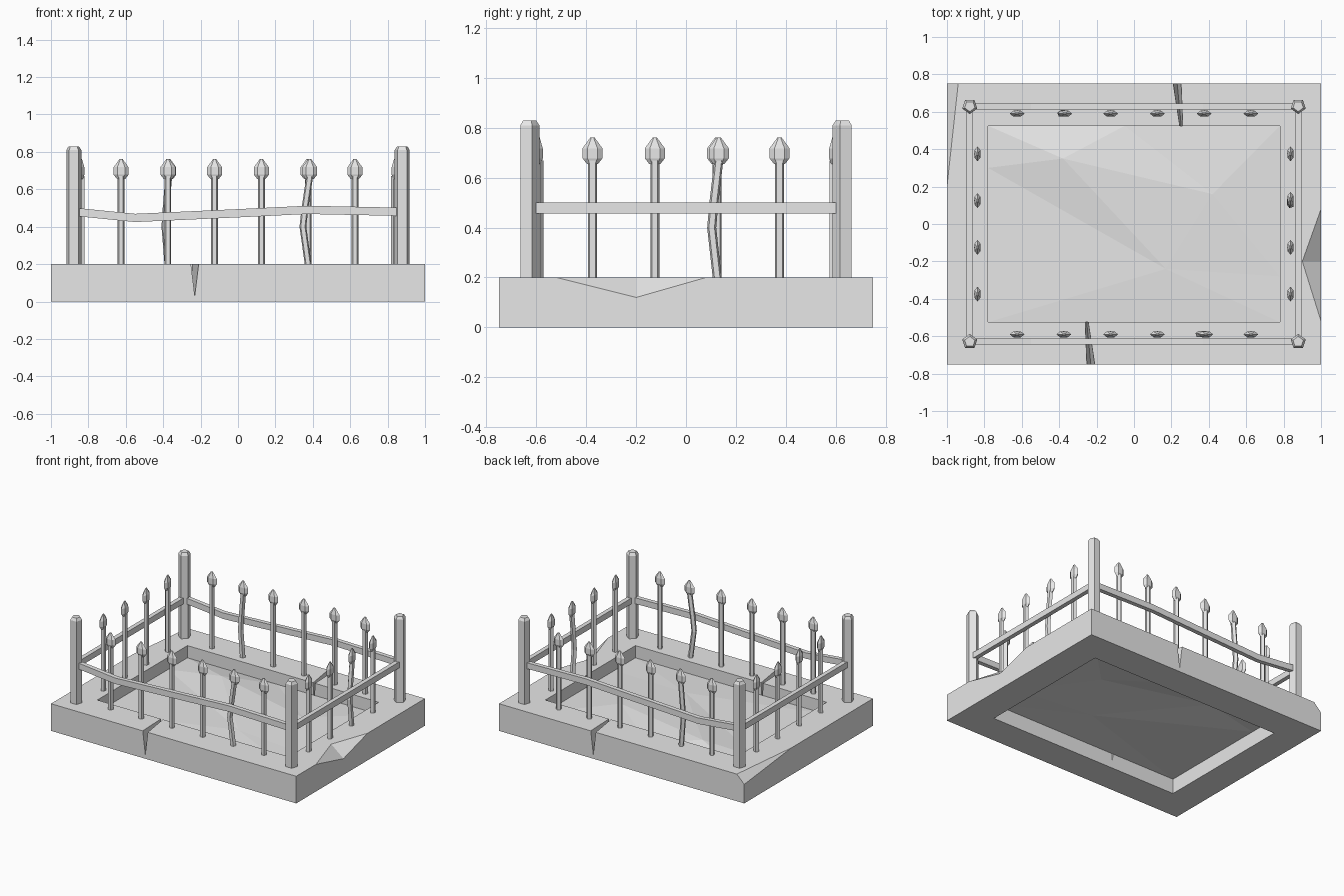
import bpy, bmesh, math
from mathutils import Vector, Matrix

cube = bpy.data.objects.get("Cube")
if cube:
    bpy.data.objects.remove(cube)

stone = bpy.data.materials.new("grey_stone")
stone.use_nodes = True
GREY = (0.8, 0.8, 0.8, 1)
stone.diffuse_color = GREY
stone.node_tree.nodes["Principled BSDF"].inputs["Base Color"].default_value = GREY


def finish(name, bm):
    mesh = bpy.data.meshes.new(name)
    bm.to_mesh(mesh)
    bm.free()
    mesh.materials.append(stone)
    ob = bpy.data.objects.new(name, mesh)
    bpy.context.collection.objects.link(ob)
    return ob


def hull(name, points):
    bm = bmesh.new()
    for p in points:
        bm.verts.new(p)
    bmesh.ops.convex_hull(bm, input=bm.verts[:])
    bmesh.ops.dissolve_limit(bm, angle_limit=0.01, verts=bm.verts[:], edges=bm.edges[:])
    bmesh.ops.recalc_face_normals(bm, faces=bm.faces[:])
    return finish(name, bm)


def box_points(x, y, z0, z1):
    return [(sx * x, sy * y, z) for sx in (-1, 1) for sy in (-1, 1) for z in (z0, z1)]


def cut(target, cutter):
    cutter.hide_render = True
    mod = target.modifiers.new("cut", 'BOOLEAN')
    mod.operation = 'DIFFERENCE'
    mod.solver = 'EXACT'
    mod.object = cutter
    bpy.context.view_layer.objects.active = target
    bpy.ops.object.modifier_apply(modifier=mod.name)
    bpy.data.objects.remove(cutter)


def scaled(points, pivot, factor):
    return [pivot + (Vector(p) - pivot) * factor for p in points]


def loft(bm, rings):
    """Skin a list of equal-length point rings and cap both ends."""
    loops = [[bm.verts.new(p) for p in ring] for ring in rings]
    for a, b in zip(loops, loops[1:]):
        for i in range(len(a)):
            j = (i + 1) % len(a)
            bm.faces.new((a[i], a[j], b[j], b[i]))
    bm.faces.new(loops[0][::-1])
    bm.faces.new(loops[-1])


def ring(sides, rx, ry, z, dx=0, turn=0.0):
    angles = [turn + math.tau * i / sides for i in range(sides)]
    return [(dx + rx * math.cos(a), ry * math.sin(a), z) for a in angles]


# Stone rim with a rectangular opening
rim = hull("stone_rim", box_points(1, 0.75, 0, 0.2))
cut(rim, hull("opening_cutter", box_points(0.78, 0.525, -0.1, 0.3)))

# Two-sided chip in the right edge
a, b, c, d = (1, -0.52, 0.2), (1, 0.08, 0.2), (1, -0.2, 0.12), (0.9, -0.2, 0.2)
cut(rim, hull("chip_cutter", scaled([a, b, c, d], (Vector(c) + Vector(d)) / 2, 1.3)))

# Sheared back corner
shear = [Vector(p) for p in ((-0.94, 0.75, 0.2), (-1, 0.2, 0.2), (-1, 0.75, 0.14))]
cut(rim, hull("corner_cutter", scaled(shear + [(-1, 0.75, 0.2)], sum(shear, Vector()) / 3, 1.5)))

# Cracks through the front and back of the rim
for s in (1, -1):
    crack = [(-0.252, -0.76, 0.21), (-0.208, -0.76, 0.21), (-0.23, -0.76, 0.03),
             (-0.262, -0.5, 0.21), (-0.248, -0.5, 0.21), (-0.255, -0.5, 0.05)]
    cut(rim, hull("crack_cutter", [(s * x, s * y, z) for x, y, z in crack]))

# Uneven faceted ground inside the rim
bm = bmesh.new()
X, Y = 0.78, 0.525
border = [(-X, Y), (-0.05, Y), (X, Y), (X, -0.28), (X, -Y), (-X, -Y), (-X, -0.22), (-X, 0.3)]
edge = [bm.verts.new((x, y, 0.11)) for x, y in border]
peak, mid, low = [bm.verts.new(p) for p in
                  ((-0.38, 0.35, 0.15), (0.42, 0.16, 0.13), (0.17, -0.24, 0.125))]
owners = [peak, mid, mid, low, low, low, low, peak]
for i, owner in enumerate(owners):
    bm.faces.new((owner, edge[(i + 1) % 8], edge[i]))
bm.faces.new((peak, mid, edge[1]))
bm.faces.new((mid, low, edge[3]))
bm.faces.new((low, peak, edge[7]))
bm.faces.new((peak, low, mid))
bmesh.ops.recalc_face_normals(bm, faces=bm.faces[:])
if sum(f.normal.z for f in bm.faces) < 0:
    bmesh.ops.reverse_faces(bm, faces=bm.faces[:])
finish("ground", bm)

# Five-sided corner posts with chamfered tops
for sy, side in ((-1, "front"), (1, "back")):
    for sx, hand in ((-1, "right"), (1, "left")):
        bm = bmesh.new()
        turn = -sy * math.pi / 2
        loft(bm, [ring(5, r, r, z, turn=turn) for r, z in ((0.042, 0.2), (0.042, 0.81), (0.029, 0.83))])
        post = finish(f"{side}_{hand}_post", bm)
        post.location = (sx * 0.878, sy * 0.63, 0)


# Rails: square bars along a path of (distance, height)
def rail(name, path, location, angle=0.0):
    bm = bmesh.new()
    w, h = 0.016, 0.022
    loft(bm, [[(t, -w, z - h), (t, w, z - h), (t, w, z + h), (t, -w, z + h)] for t, z in path])
    bmesh.ops.recalc_face_normals(bm, faces=bm.faces[:])
    ob = finish(name, bm)
    ob.location = location
    ob.rotation_euler.z = angle


bent = [(-0.86, 0.478), (-0.55, 0.447), (0.0, 0.472), (0.37, 0.49), (0.86, 0.48)]
straight = [(-0.61, 0.478), (0.61, 0.478)]
rail("front_rail", bent, (0, -0.628, 0))
rail("back_rail", bent, (0, 0.628, 0))
rail("right_rail", straight, (-0.88, 0, 0), math.pi / 2)
rail("left_rail", straight, (0.88, 0, 0), math.pi / 2)


# Pickets: five-sided shaft with a flat spear head; bend bows the shaft sideways
def picket(name, x, y, angle=0.0, bend=0.0):
    bm = bmesh.new()
    shaft = [(0.2, 0), (0.4, bend), (0.5, bend * 0.6), (0.67, -bend * 0.3)]
    if not bend:
        shaft = [shaft[0], shaft[-1]]
    loft(bm, [ring(5, 0.019, 0.019, z, dx, math.pi / 2) for z, dx in shaft])
    head = [(0.655, 0.022), (0.678, 0.04), (0.718, 0.04), (0.762, 0.008)]
    loft(bm, [ring(6, r, r * 0.45, z, -bend * 0.3) for z, r in head])
    ob = finish(name, bm)
    ob.location = (x, y, 0)
    ob.rotation_euler.z = angle


for i in range(6):
    x = -0.625 + 0.25 * i
    picket(f"front_picket_{i + 1}", x, -0.59, bend=-0.028 if i == 4 else 0)
    picket(f"back_picket_{i + 1}", x, 0.59, bend=-0.016 if i == 1 else 0)
for i in range(4):
    y = -0.375 + 0.25 * i
    picket(f"left_picket_{i + 1}", 0.837, y, math.pi / 2, bend=-0.022 if i == 2 else 0)
    picket(f"right_picket_{i + 1}", -0.837, y, math.pi / 2)
